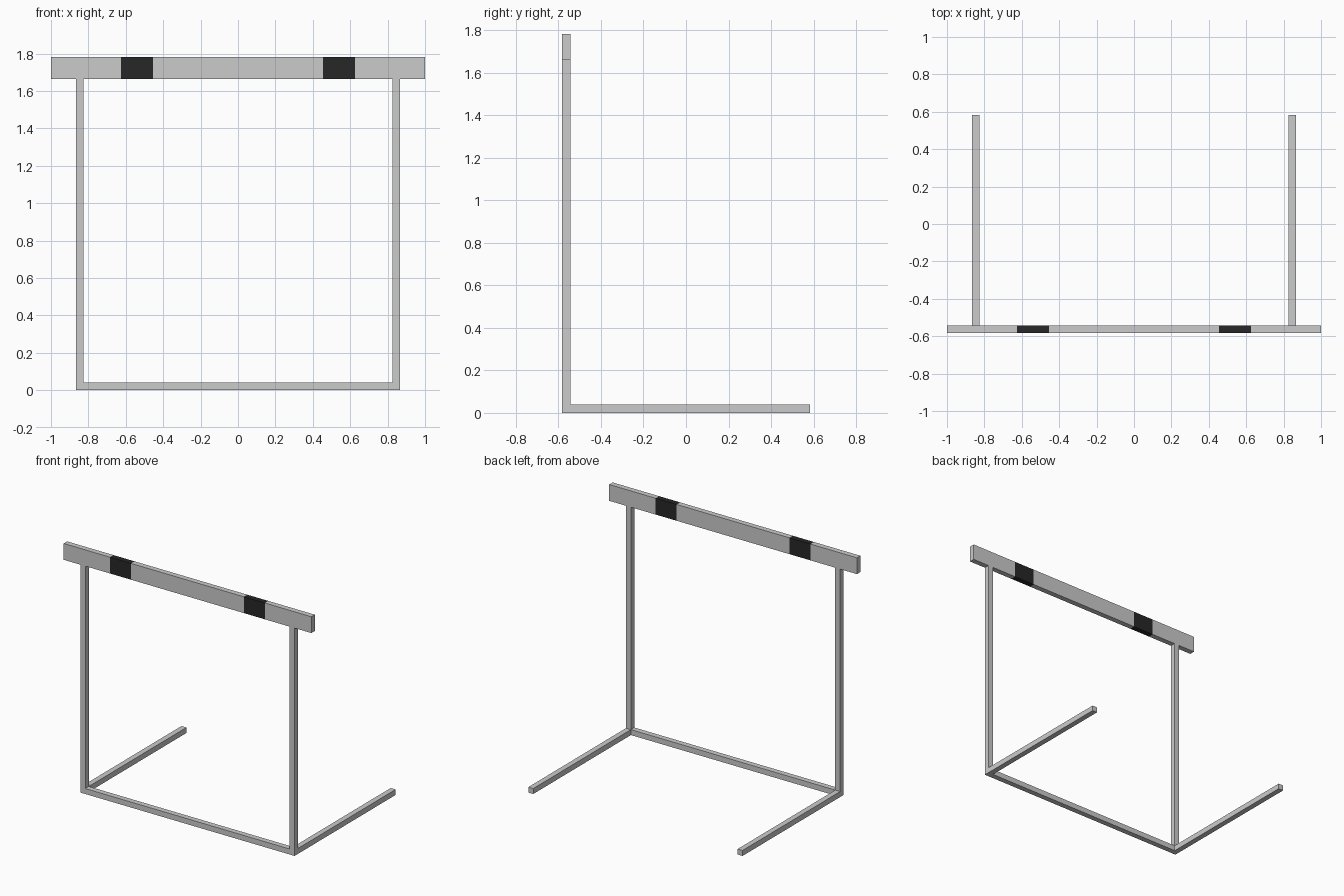
import bpy, bmesh
from mathutils import Vector

if "Cube" in bpy.data.objects:
    bpy.data.objects.remove(bpy.data.objects["Cube"])

T = 0.04                       # tube thickness
Y0, Y1 = -0.583, 0.583         # front and back of the stand
X_OUT = 0.865                  # outer side of the posts
BAR_Z0, BAR_Z1 = 1.663, 1.782  # bottom and top of the crossbar


def finish(bm, name):
    bmesh.ops.recalc_face_normals(bm, faces=bm.faces)
    mesh = bpy.data.meshes.new(name)
    bm.to_mesh(mesh)
    bm.free()
    obj = bpy.data.objects.new(name, mesh)
    bpy.context.collection.objects.link(obj)
    return obj


def pull(bm, corner_faces, direction, distance):
    """Extrude the corner face that looks along direction; return the new end face."""
    d = Vector(direction)
    face = max(corner_faces, key=lambda f: f.normal.dot(d))
    corner_faces.remove(face)
    end = bmesh.ops.extrude_discrete_faces(bm, faces=[face])["faces"][0]
    bmesh.ops.translate(bm, verts=end.verts, vec=d * distance)
    return end


# Stand: one corner block grows into post, floor leg and half the base rail
bm = bmesh.new()
bmesh.ops.create_cube(bm, size=T)
bmesh.ops.translate(bm, verts=bm.verts, vec=(X_OUT - T / 2, Y0 + T / 2, T / 2))
bm.normal_update()
sides = list(bm.faces)
pull(bm, sides, (0, 0, 1), BAR_Z0 - T)
pull(bm, sides, (0, 1, 0), Y1 - Y0 - T)
middle = pull(bm, sides, (-1, 0, 0), X_OUT - T)
bmesh.ops.delete(bm, geom=[middle], context='FACES_ONLY')
stand = finish(bm, "hurdle_stand")
mirror = stand.modifiers.new("mirror", 'MIRROR')
mirror.use_clip = True

# Crossbar: rectangle section swept along x, with two dark bands
black = bpy.data.materials.new("dark_band")
black.diffuse_color = (0.02, 0.02, 0.02, 1)
black.use_nodes = True
black.node_tree.nodes["Principled BSDF"].inputs["Base Color"].default_value = black.diffuse_color
bm = bmesh.new()
section = [(Y0, BAR_Z0), (Y0 + T, BAR_Z0), (Y0 + T, BAR_Z1), (Y0, BAR_Z1)]
rings = [[bm.verts.new((x, y, z)) for y, z in section]
         for x in (-1, -0.625, -0.455, 0.455, 0.625, 1)]
for i in range(len(rings) - 1):
    a, b = rings[i], rings[i + 1]
    for k in range(4):
        face = bm.faces.new((a[k], a[k - 1], b[k - 1], b[k]))
        face.material_index = i % 2
bm.faces.new(rings[0])
bm.faces.new(rings[-1])
bar = finish(bm, "crossbar")
bar.data.materials.append(None)
bar.data.materials.append(black)
